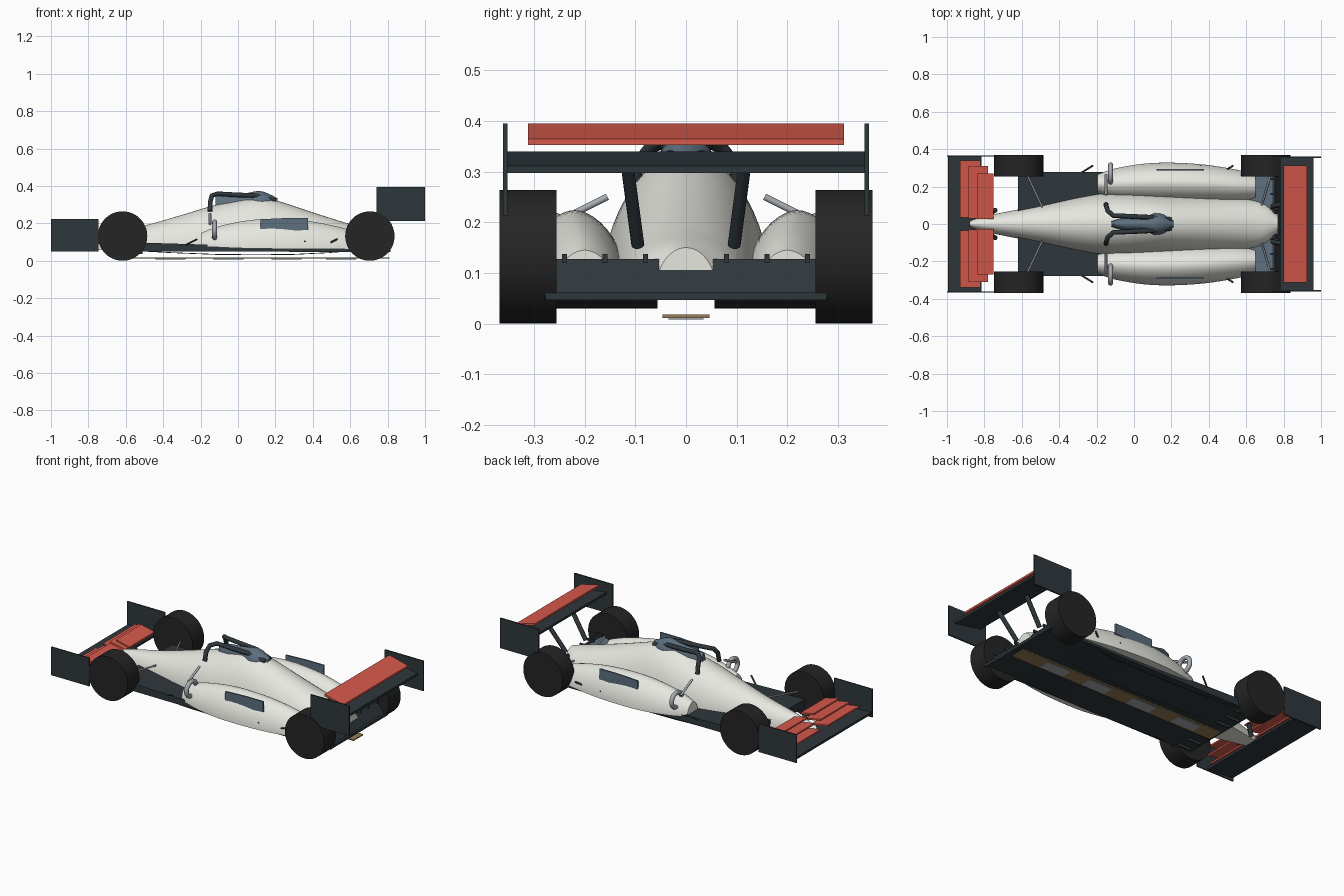
import bpy, bmesh, math
from mathutils import Vector

if "Cube" in bpy.data.objects:
    bpy.data.objects.remove(bpy.data.objects["Cube"])

def mat(name, rgb):
    m = bpy.data.materials.new(name)
    m.diffuse_color = (*rgb, 1)
    m.use_nodes = True
    m.node_tree.nodes["Principled BSDF"].inputs["Base Color"].default_value = m.diffuse_color
    return m

WHITE = mat("white_paint", (0.80, 0.80, 0.75))
DARK = mat("dark_carbon", (0.028, 0.038, 0.045))
RED = mat("red_paint", (0.68, 0.10, 0.072))
SLATE = mat("slate", (0.11, 0.16, 0.21))
RUBBER = mat("rubber", (0.018, 0.018, 0.018))
WOOD = mat("wood", (0.30, 0.21, 0.10))
METAL = mat("light_metal", (0.38, 0.41, 0.44))

def finish(name, bm, material, smooth=False):
    bmesh.ops.recalc_face_normals(bm, faces=bm.faces)
    me = bpy.data.meshes.new(name)
    bm.to_mesh(me)
    bm.free()
    ob = bpy.data.objects.new(name, me)
    bpy.context.collection.objects.link(ob)
    me.materials.append(material)
    if smooth:
        bpy.context.view_layer.objects.active = ob
        ob.select_set(True)
        bpy.ops.object.shade_smooth_by_angle(angle=math.radians(35))
        ob.select_set(False)
    return ob

def skin(name, rings, material, smooth=False):
    """Join closed rings of points into a capped solid."""
    bm = bmesh.new()
    vs = [[bm.verts.new(p) for p in r] for r in rings]
    n = len(vs[0])
    for a, b in zip(vs, vs[1:]):
        for i in range(n):
            bm.faces.new((a[i], a[(i + 1) % n], b[(i + 1) % n], b[i]))
    bm.faces.new(vs[0])
    bm.faces.new(vs[-1])
    return finish(name, bm, material, smooth)

def prism(name, profile, y0, y1, material):
    """Extrude an (x, z) outline between two y values."""
    return skin(name, [[(x, y, z) for x, z in profile] for y in (y0, y1)], material)

def box(name, x0, x1, y0, y1, z0, z1, material):
    return prism(name, [(x0, z0), (x1, z0), (x1, z1), (x0, z1)], y0, y1, material)

def loft(name, sections, material, sides=24, power=1.0):
    """Flat-bottomed dome sections: (x, centre y, half width, bottom z, top z)."""
    rings = []
    for x, cy, w, zb, zt in sections:
        ring = []
        for i in range(sides + 1):
            a = math.pi * i / sides
            c, s = math.cos(a), max(0.0, math.sin(a))
            ring.append((x, cy + w * math.copysign(abs(c) ** power, c), zb + (zt - zb) * s ** power))
        rings.append(ring)
    return skin(name, rings, material, True)

def refine(secs, n=4):
    """Catmull-Rom resampling of loft sections."""
    out = []
    for i in range(len(secs) - 1):
        p = [Vector(secs[max(0, min(len(secs) - 1, i + k))]) for k in (-1, 0, 1, 2)]
        for j in range(n):
            t = j / n
            out.append(0.5 * (2 * p[1] + (p[2] - p[0]) * t + (2 * p[0] - 5 * p[1] + 4 * p[2] - p[3]) * t * t
                              + (3 * p[1] - p[0] - 3 * p[2] + p[3]) * t ** 3))
    return out + [Vector(secs[-1])]

def tube(name, pts, r, material, closed=False):
    cu = bpy.data.curves.new(name, 'CURVE')
    cu.dimensions = '3D'
    cu.bevel_depth = r
    cu.bevel_resolution = 3
    cu.use_fill_caps = True
    sp = cu.splines.new('POLY')
    sp.points.add(len(pts) - 1)
    for p, q in zip(sp.points, pts):
        p.co = (*q, 1)
    sp.use_cyclic_u = closed
    cu.materials.append(material)
    ob = bpy.data.objects.new(name, cu)
    bpy.context.collection.objects.link(ob)
    return ob

def wing(name, x0, x1, z0, z1, t, y0, y1, material):
    """Aerofoil slab with its forward edge at z0 and rear edge at z1."""
    xm, zm = x0 + (x1 - x0) * 0.4, z0 + (z1 - z0) * 0.4
    h = t / 2
    return prism(name, [(x0, z0 - h), (xm, zm - h), (x1, z1 - h), (x1, z1 + h), (xm, zm + h), (x0, z0 + h)],
                 y0, y1, material)

# main body from nose to tail
loft("body", refine([
    (-0.88, 0, 0.012, 0.07, 0.095), (-0.84, 0, 0.03, 0.06, 0.112), (-0.70, 0, 0.062, 0.056, 0.145),
    (-0.50, 0, 0.10, 0.055, 0.188), (-0.30, 0, 0.142, 0.055, 0.245), (-0.15, 0, 0.165, 0.055, 0.29),
    (0.0, 0, 0.168, 0.055, 0.325), (0.12, 0, 0.162, 0.055, 0.337), (0.22, 0, 0.158, 0.055, 0.318),
    (0.42, 0, 0.148, 0.055, 0.252), (0.62, 0, 0.132, 0.06, 0.19), (0.71, 0, 0.11, 0.06, 0.167),
    (0.77, 0, 0.06, 0.063, 0.150)]), WHITE)

# floor, slightly raised at the front, and plank with skid blocks
prism("floor", [(-0.62, 0.05), (0.815, 0.047), (0.815, 0.062), (0.57, 0.064), (-0.49, 0.096), (-0.62, 0.10)],
      -0.277, 0.277, DARK)
box("plank", -0.57, 0.81, -0.046, 0.046, 0.011, 0.018, WOOD)
for i, x in enumerate((-0.36, -0.05, 0.26, 0.55)):
    box(f"skid_block_{i}", x - 0.08, x + 0.08, -0.035, 0.035, 0.008, 0.012, METAL)

# rear diffuser ramp
prism("diffuser", [(0.74, 0.062), (0.74, 0.127), (0.755, 0.127), (0.80, 0.062)], -0.256, 0.256, DARK)

# wing elements spanning the full width
wing("front_wing_main", -0.995, -0.815, 0.075, 0.06, 0.014, -0.362, 0.362, DARK)
wing("rear_wing_main", 0.78, 0.96, 0.333, 0.304, 0.014, -0.354, 0.354, DARK)
wing("rear_wing_flap", 0.80, 0.925, 0.389, 0.358, 0.012, -0.312, 0.312, RED)

# airbox
loft("airbox", refine([(-0.12, 0, 0.015, 0.28, 0.345), (-0.04, 0, 0.04, 0.29, 0.352), (0.05, 0, 0.04, 0.295, 0.362),
                       (0.11, 0, 0.06, 0.30, 0.374), (0.16, 0, 0.052, 0.30, 0.36), (0.21, 0, 0.022, 0.30, 0.335)], 2),
     SLATE, 10)

for s, side in ((1, "left"), (-1, "right")):
    # cockpit guard rail
    tube(f"guard_rail_{side}", [(x, s * y, z) for x, y, z in
                                [(-0.15, 0.105, 0.265), (-0.148, 0.095, 0.315), (-0.14, 0.07, 0.348),
                                 (-0.11, 0.045, 0.358), (0.0, 0.04, 0.352), (0.10, 0.035, 0.348),
                                 (0.20, 0.022, 0.322)]], 0.013, DARK)

    # wheels
    for x, end in ((-0.617, "front"), (0.705, "rear")):
        skin(f"{end}_wheel_{side}", [[(x + 0.132 * math.cos(k * math.tau / 48), s * y,
                                       0.132 + 0.132 * math.sin(k * math.tau / 48)) for k in range(48)]
                                     for y in (0.255, 0.368)], RUBBER, True)
    # suspension arms
    tube(f"front_arm_{side}", [(-0.49, s * 0.09, 0.14), (-0.57, s * 0.26, 0.13)], 0.005, METAL)
    tube(f"rear_arm_{side}", [(0.68, s * 0.09, 0.12), (0.73, s * 0.26, 0.12)], 0.005, METAL)

    # sidepod, inlet ring and inlet bar
    loft(f"sidepod_{side}", refine([
        (-0.195, s * 0.215, 0.05, 0.08, 0.15), (-0.10, s * 0.215, 0.082, 0.072, 0.185),
        (0.05, s * 0.22, 0.102, 0.066, 0.215), (0.20, s * 0.22, 0.108, 0.064, 0.224),
        (0.38, s * 0.215, 0.102, 0.062, 0.212), (0.55, s * 0.205, 0.085, 0.062, 0.178),
        (0.65, s * 0.20, 0.065, 0.062, 0.145)]), WHITE, 24, 1.1)
    tube(f"inlet_ring_{side}", [(-0.125, s * (0.27 + 0.047 * math.cos(k * math.tau / 24)),
                                0.165 + 0.043 * math.sin(k * math.tau / 24)) for k in range(24)],
         0.013, METAL, True)
    tube(f"inlet_bar_{side}", [(-0.15, s * 0.155, 0.25), (-0.15, s * 0.265, 0.195)], 0.007, METAL)

    # side panel
    prism(f"side_panel_{side}", [(0.12, 0.15), (0.375, 0.165), (0.375, 0.228), (0.25, 0.228), (0.12, 0.222)],
          s * 0.285, s * 0.295, SLATE)

    # endplates and wing supports
    box(f"front_endplate_{side}", -1.0, -0.745, s * 0.36, s * 0.367, 0.05, 0.222, DARK)
    box(f"rear_endplate_{side}", 0.74, 1.0, s * 0.352, s * 0.361, 0.213, 0.395, DARK)
    tube(f"rear_wing_strut_{side}", [(0.74, s * 0.095, 0.155), (0.85, s * 0.115, 0.305)], 0.013, DARK)
    tube(f"nose_strut_{side}", [(-0.78, s * 0.05, 0.065), (-0.74, s * 0.075, 0.12)], 0.013, DARK)

    # stacked front flaps
    for k, (x0, x1, y0, y1) in enumerate(((-0.93, -0.82, 0.035, 0.34), (-0.885, -0.78, 0.03, 0.31),
                                          (-0.84, -0.75, 0.028, 0.27))):
        wing(f"front_flap_{k}_{side}", x0, x1, 0.105 + 0.024 * k, 0.085 + 0.024 * k, 0.010, s * y0, s * y1, RED)

    # curved underfloor tunnel sheet
    curve = [(-0.55, 0.052), (-0.35, 0.041), (-0.12, 0.032), (0.1, 0.03), (0.3, 0.032), (0.48, 0.041), (0.62, 0.052)]
    prism(f"tunnel_{side}", curve + [(x, z + 0.004) for x, z in reversed(curve)], s * 0.056, s * 0.255, DARK)

    # strakes under the front and on the diffuser
    for k, y in enumerate((0.08, 0.16, 0.24)):
        prism(f"floor_strake_{k}_{side}", [(-0.60, 0.035), (-0.51, 0.035), (-0.51, 0.06), (-0.60, 0.06)],
              s * y - 0.004, s * y + 0.004, DARK)
        prism(f"diffuser_strake_{k}_{side}", [(0.73, 0.12), (0.77, 0.12), (0.77, 0.137), (0.73, 0.137)],
              s * y - 0.005, s * y + 0.005, DARK)
    # edge winglets
    for k, (x, z) in enumerate(((-0.25, 0.085), (0.33, 0.075), (0.50, 0.085))):
        tube(f"edge_winglet_{k}_{side}", [(x - 0.03, s * 0.275, z), (x + 0.03, s * 0.312, z + 0.03)], 0.005, DARK)

    # rear deck beside the gearbox
    prism(f"rear_deck_{side}", [(0.60, 0.062), (0.742, 0.062), (0.742, 0.122), (0.60, 0.08)],
          s * 0.08, s * 0.255, SLATE)
